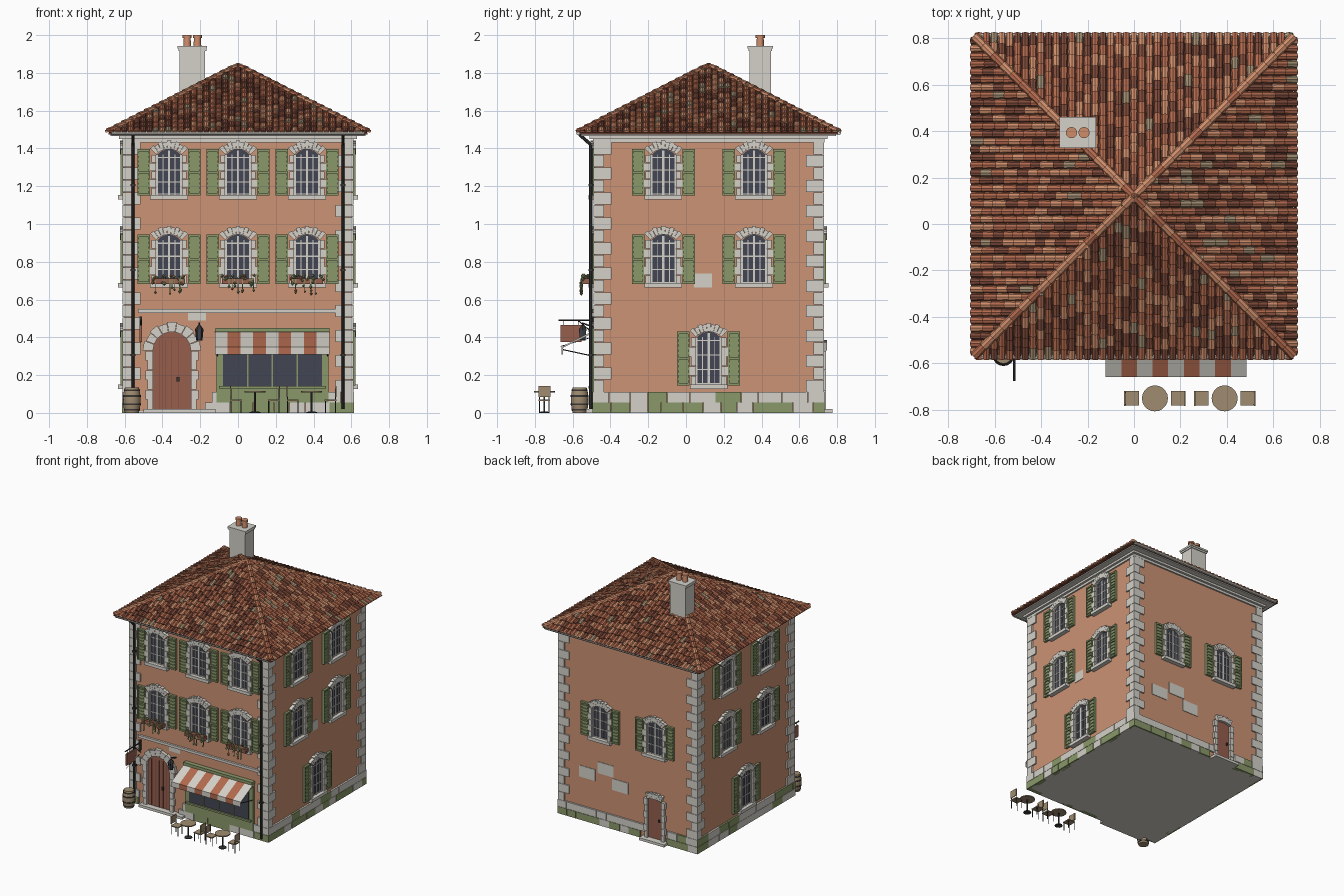
import bpy, bmesh, math, random
from mathutils import Vector, Matrix

random.seed(4)
if "Cube" in bpy.data.objects:
    bpy.data.objects.remove(bpy.data.objects["Cube"])

PALETTE = {"plaster": (204, 147, 117), "stone": (212, 209, 201), "green": (138, 152, 106),
           "glass": (66, 70, 82), "tile": (178, 106, 78), "tile_dark": (126, 74, 58),
           "tile_light": (205, 140, 106), "metal": (56, 55, 54), "door_brown": (150, 94, 77),
           "wood": (160, 140, 112)}
MATS = {}
for name, rgb in PALETTE.items():
    col = [((c / 255 + 0.055) / 1.055) ** 2.4 for c in rgb] + [1]
    m = MATS[name] = bpy.data.materials.new(name)
    m.use_nodes = True
    m.diffuse_color = col
    m.node_tree.nodes["Principled BSDF"].inputs["Base Color"].default_value = col

HALF, CY = 0.6, 0.12          # wall half width, house centre in y


class Part:
    """Mesh under construction; u runs along a wall, n outward from it, side counts quarter turns."""
    def __init__(self, name, side=0):
        self.name, self.bm, self.used = name, bmesh.new(), []
        self.turn(side)

    def turn(self, side):
        self.mx = Matrix.Translation((0, CY, 0)) @ Matrix.Rotation(side * math.pi / 2, 4, 'Z')

    def mat(self, name):
        if name not in self.used:
            self.used.append(name)
        return self.used.index(name)

    def loft(self, rings, mat):
        loops = [[self.bm.verts.new(self.mx @ Vector(p)) for p in r] for r in rings]
        k = len(loops[0])
        faces = [self.bm.faces.new(loops[0]), self.bm.faces.new(loops[-1])]
        for a, b in zip(loops, loops[1:]):
            faces += [self.bm.faces.new((a[i], a[(i + 1) % k], b[(i + 1) % k], b[i])) for i in range(k)]
        for f in faces:
            f.material_index = self.mat(mat)

    def prism(self, pts, n0, n1, mat):
        self.loft([[(u, -HALF - n, z) for u, z in pts] for n in (n0, n1)], mat)

    def box(self, u0, u1, z0, z1, n0, n1, mat):
        self.prism([(u0, z0), (u1, z0), (u1, z1), (u0, z1)], n0, n1, mat)

    def slab(self, half, z0, z1, mat):
        self.box(-half, half, z0, z1, half - HALF, -half - HALF, mat)

    def lathe(self, u, n, profile, mat, seg=16):
        ang = [2 * math.pi * i / seg for i in range(seg)]
        self.loft([[(u + r * math.cos(a), -HALF - n + r * math.sin(a), z) for a in ang] for r, z in profile], mat)

    def rod(self, p, q, r, mat, seg=6):
        p, q = (Vector((v[0], -HALF - v[1], v[2])) for v in (p, q))
        d = (q - p).normalized()
        s = d.orthogonal().normalized()
        t = d.cross(s)
        ring = [r * (s * math.cos(2 * math.pi * i / seg) + t * math.sin(2 * math.pi * i / seg)) for i in range(seg)]
        self.loft([[c + o for o in ring] for c in (p, q)], mat)

    def tile(self, p, d, up, length, r, lift, mat):
        s = d.cross(up)
        self.loft([[p + d * e + s * (k * math.cos(math.pi * i / 4)) + up * (k * 0.8 * math.sin(math.pi * i / 4) + h)
                    for i in range(5)] for e, k, h in ((0, r, lift), (length, r * 0.85, 0))], mat)

    def finish(self, smooth=False):
        bmesh.ops.recalc_face_normals(self.bm, faces=self.bm.faces)
        mesh = bpy.data.meshes.new(self.name)
        self.bm.to_mesh(mesh)
        self.bm.free()
        for n in self.used:
            mesh.materials.append(MATS[n])
        ob = bpy.data.objects.new(self.name, mesh)
        bpy.context.collection.objects.link(ob)
        if smooth:
            bpy.ops.object.select_all(action='DESELECT')
            ob.select_set(True)
            bpy.context.view_layer.objects.active = ob
            bpy.ops.object.shade_smooth_by_angle(angle=math.radians(40))


def arch(a, rise):
    """Radius and half angle of a segmental arch."""
    r = (a * a + rise * rise) / (2 * rise)
    return r, math.atan2(a, r - rise)


def arch_panel(part, u, zb, spring, a, rise, n, mat):
    r, th = arch(a, rise)
    angs = [th * (1 - i / 5) for i in range(11)]
    top = [(u + r * math.sin(t), spring + rise - r + r * math.cos(t)) for t in angs]
    part.prism([(u - a, zb), (u + a, zb)] + top, -0.02, n, mat)


def surround(part, u, zb, spring, a, rise, ring, rows, n=0.022):
    """Toothed jambs and a ring of wedge stones."""
    h = (spring - zb) / rows
    for i in range(rows):
        w = a + ring * (0.72 if i % 2 else 0.55)
        for s in (-1, 1):
            part.box(u + s * a, u + s * w, zb + i * h, zb + (i + 1) * h - 0.002, -0.01, n, "stone")
    r, th = arch(a, rise)
    cz, k = spring + rise - r, 9
    for i in range(k):
        t0, t1 = (-th + 2 * th * (i + j) / k for j in (0.02, 0.98))
        ro = r + ring * (1 if i % 2 == 0 else 0.86)
        part.prism([(u + q * math.sin(t), cz + q * math.cos(t)) for q, t in ((r, t0), (r, t1), (ro, t1), (ro, t0))],
                   -0.01, n + 0.004, "stone")


def window(frames, shutters, u, zb, zt):
    a, rise = 0.068, 0.04
    spring = zt - rise
    arch_panel(frames, u, zb, spring, a, rise, 0.003, "glass")
    surround(frames, u, zb, spring + 0.012, a, rise - 0.012, 0.046, 5)
    frames.box(u - 0.1, u + 0.1, zb - 0.02, zb + 0.004, -0.01, 0.035, "stone")
    for x, w in ((-0.063, 0.005), (0, 0.006), (0.063, 0.005), (-0.032, 0.002), (0.032, 0.002)):
        frames.box(u + x - w, u + x + w, zb, spring + (0.033 if abs(x) < 0.01 else 0.012), 0, 0.009, "stone")
    for i in range(4):
        z = zb + 0.008 + (spring - zb) * i / 3.2
        frames.box(u - a, u + a, z - 0.003, z + 0.003, 0, 0.007, "stone")
    for s in (-1, 1):
        c = u + s * 0.134
        shutters.box(c - 0.033, c + 0.033, zb, zt, 0.003, 0.012, "green")
        for e in (-1, 1):
            shutters.box(c + e * 0.033, c + e * 0.024, zb, zt, 0.003, 0.022, "green")
        for i in range(11):
            z = zb + (zt - zb - 0.012) * i / 10
            shutters.box(c - 0.025, c + 0.025, z, z + 0.012, 0.003, 0.021 if i in (0, 5, 10) else 0.017, "green")


# Walls, cornice and corner stones
p = Part("walls")
p.slab(HALF, 0.01, 1.46, "plaster")
p.slab(HALF, 0, 0.01, "stone")
p.finish()
p = Part("cornice")
for half, z0, z1 in ((0.612, 1.432, 1.45), (0.63, 1.45, 1.466), (0.675, 1.466, 1.48)):
    p.slab(half, z0, z1, "stone")
for side in (0, 2):
    p.turn(side)
    p.rod((-0.67, 0.09, 1.482), (0.67, 0.09, 1.482), 0.012, "stone", 8)
p.turn(0)
p.box(-0.53, 0.53, 0.53, 0.55, -0.01, 0.016, "stone")
p.finish()
p = Part("corner_stones")
for side in range(4):
    p.turn(side)
    for i in range(20):
        z, wide = 0.11 + i * 0.0662, i % 2 == 0
        p.box(HALF - (0.085 if wide else 0.045), 0.611, z, z + 0.064, -0.045 if wide else -0.085, 0.011, "stone")
p.finish()

# Stone footing, leaving gaps for the doors
p = Part("footing")
for side in range(4):
    p.turn(side)
    for row, moss in ((0, 0.6), (1, 0.15)):
        u = -0.613
        while u < 0.61:
            v = min(u + random.uniform(0.07, 0.14), 0.613)
            gap = {0: (-0.46, -0.24), 2: (0.18, 0.3)}.get(side, (9, 9))
            if v < gap[0] or u > gap[1]:
                p.box(u, v - 0.002, row * 0.056, row * 0.056 + 0.054, -0.02, 0.014,
                      "green" if random.random() < moss else "stone")
            u = v
p.finish()

# Windows and shutters on every side
MID, TOP, LOW = (0.683, 0.944), (1.15, 1.396), (0.146, 0.43)
pair = [(s * 0.24, lev) for s in (-1, 1) for lev in (MID, TOP)] + [(0, LOW)]
LAYOUT = [("front", [(x * 0.365, lev) for x in (-1, 0, 1) for lev in (MID, TOP)]), ("left", pair),
          ("back", [(-0.24, MID), (0.24, MID)]), ("right", pair)]
for side, (label, spots) in enumerate(LAYOUT):
    f, s = Part(label + "_windows", side), Part(label + "_shutters", side)
    for u, (zb, zt) in spots:
        window(f, s, u, zb, zt)
    f.finish()
    s.finish()

# Bare stone patches in the plaster
p = Part("wall_patches")
for side, u, z in ((0, -0.217, 0.51), (1, -0.03, 0.7), (2, -0.36, 0.38), (2, -0.2, 0.45), (2, -0.07, 0.35)):
    p.turn(side)
    w, h = (0.07, 0.045) if side == 2 else (0.047, 0.02 + 0.017 * side)
    p.box(u - w, u + w, z - h, z + h, -0.01, 0.004, "stone")
p.finish()

# Doors
p = Part("front_door")
arch_panel(p, -0.35, 0.01, 0.33, 0.1, 0.1, 0.004, "door_brown")
for i in range(1, 6):
    x = -0.45 + i * 0.2 / 6
    p.box(x - 0.001, x + 0.001, 0.02, 0.39, 0, 0.007, "tile_dark")
p.box(-0.325, -0.31, 0.165, 0.19, 0, 0.014, "metal")
surround(p, -0.35, 0.02, 0.33, 0.1, 0.099, 0.055, 6)
p.box(-0.5, -0.12, 0, 0.02, 0, 0.05, "stone")
p.finish()
p = Part("back_door", 2)
arch_panel(p, 0.24, 0.02, 0.33, 0.06, 0.01, 0.004, "door_brown")
surround(p, 0.24, 0.02, 0.33, 0.06, 0.01, 0.045, 6)
p.box(0.27, 0.28, 0.16, 0.18, 0, 0.014, "metal")
p.box(0.13, 0.35, 0, 0.02, 0, 0.055, "stone")
p.finish()

# Shop front with striped awning
p = Part("shop_front")
p.box(-0.115, 0.48, 0.055, 0.445, -0.01, 0.018, "green")
p.box(-0.08, 0.445, 0.14, 0.42, 0, 0.022, "glass")
p.box(-0.12, 0.485, 0.428, 0.45, 0, 0.035, "green")
p.box(-0.1, 0.465, 0.128, 0.142, 0, 0.035, "green")
for i in range(1, 4):
    x = -0.08 + 0.525 * i / 4
    p.box(x - 0.004, x + 0.004, 0.14, 0.42, 0, 0.028, "green")
p.finish()
p = Part("awning")
profile = [(0.015, 0.432), (0.178, 0.35), (0.178, 0.31), (0.172, 0.31), (0.172, 0.344), (0.015, 0.422)]
for i in range(9):
    u0, w = -0.122 + i * 0.0673, 0.0673
    p.loft([[(u, -HALF - n, z) for n, z in profile] for u in (u0, u0 + w)], "tile" if i % 2 else "stone")
for u in (-0.11, 0.475):
    p.rod((u, 0.01, 0.3), (u, 0.172, 0.335), 0.003, "metal")
p.finish()

# Flower boxes with trailing plants
p = Part("flower_boxes")
for c in (-0.365, 0, 0.365):
    p.box(c - 0.085, c + 0.085, 0.682, 0.712, 0.03, 0.068, "door_brown")
    for i in range(34):
        u, hang = c + random.uniform(-0.09, 0.09), i % 3 == 0
        z, n = (random.uniform(0.63, 0.7), 0.074) if hang else (random.uniform(0.705, 0.728), random.uniform(0.03, 0.07))
        r = random.uniform(0.007, 0.011)
        kind = "tile" if i % 5 == 1 else "green"
        p.lathe(u, n, [(0.001, z - r), (r, z), (0.001, z + r)], kind, 5)
        if hang:
            p.rod((u, 0.072, z), (u, 0.07, 0.71), 0.003, "green", 4)
p.finish()

# Drain pipes
p = Part("drain_pipes")
for s in (-1, 1):
    u = s * 0.556
    p.rod((u, 0.024, 0.02), (u, 0.024, 1.42), 0.009, "metal", 8)
    p.rod((u, 0.024, 1.42), (u, 0.085, 1.475), 0.009, "metal", 8)
    for z in (0.3, 0.75, 1.2):
        p.box(u - 0.013, u + 0.013, z, z + 0.012, 0, 0.036, "metal")
p.finish(True)

# Hanging sign and wall lantern
p = Part("hanging_sign")
p.rod((-0.515, 0, 0.49), (-0.515, 0.195, 0.49), 0.005, "metal")
p.rod((-0.515, 0, 0.41), (-0.515, 0.09, 0.488), 0.003, "metal")
p.rod((-0.515, 0.185, 0.352), (-0.515, 0.02, 0.4), 0.002, "metal")
p.box(-0.522, -0.508, 0.43, 0.51, 0, 0.018, "metal")
p.box(-0.521, -0.509, 0.375, 0.465, 0.073, 0.185, "door_brown")
for n in (0.09, 0.17):
    p.rod((-0.515, n, 0.46), (-0.515, n, 0.49), 0.002, "metal")
p.finish()
p = Part("wall_lantern")
p.rod((-0.205, 0, 0.45), (-0.205, 0.067, 0.475), 0.004, "metal")
p.lathe(-0.205, 0.067, [(0.01, 0.382), (0.015, 0.39), (0.019, 0.438)], "glass", 6)
p.lathe(-0.205, 0.067, [(0.024, 0.438), (0.02, 0.448), (0.005, 0.465), (0.003, 0.478)], "metal", 6)
for i in range(6):
    c, s = math.cos(i * math.pi / 3), math.sin(i * math.pi / 3)
    p.rod((-0.205 + 0.015 * c, 0.067 + 0.015 * s, 0.384), (-0.205 + 0.02 * c, 0.067 + 0.02 * s, 0.44), 0.003, "metal", 4)
p.finish()

# Barrel
p = Part("barrel")
p.lathe(-0.562, 0.083, [(0.037, 0), (0.044, 0.03), (0.047, 0.067), (0.044, 0.105), (0.037, 0.135)], "wood")
for z, r in ((0.012, 0.042), (0.042, 0.048), (0.085, 0.048), (0.115, 0.042)):
    p.lathe(-0.562, 0.083, [(r, z), (r, z + 0.009)], "metal")
p.finish(True)

# Cafe tables with two chairs each
p, q = Part("cafe_tables"), Part("cafe_chairs")
for c in (0.09, 0.39):
    p.lathe(c, 0.27, [(0.056, 0.108), (0.056, 0.116)], "wood", 20)
    p.lathe(c, 0.27, [(0.03, 0), (0.028, 0.005), (0.005, 0.008), (0.005, 0.108)], "metal", 10)
    for s in (-1, 1):
        u = c + s * 0.1
        q.box(u - 0.031, u + 0.031, 0.064, 0.072, 0.239, 0.301, "wood")
        q.box(u + s * 0.026, u + s * 0.032, 0.085, 0.142, 0.238, 0.302, "wood")
        for e in (-1, 1):
            for d, top in ((-1, 0.066), (1, 0.13)):
                x = u + s * d * 0.027
                q.rod((x, 0.27 + e * 0.026, 0), (x, 0.27 + e * 0.026, top), 0.003, "metal", 5)
p.finish(True)
q.finish()

# Hipped roof: solid core, barrel tiles on four slopes, ridge tiles on the hips
EAVE, Z0, Z1 = 0.685, 1.482, 1.835
p = Part("roof_core")
p.loft([[(x * k, y * k, z) for x, y in ((-1, -1), (1, -1), (1, 1), (-1, 1))]
        for k, z in ((EAVE, Z0 - 0.008), (EAVE, Z0), (0.002, Z1))], "tile_dark")
p.finish()
p, q = Part("roof_tiles"), Part("hip_tiles")
d = Vector((0, EAVE, Z1 - Z0)).normalized()
up = Vector((0, -d.z, d.y))
slope, cols, pitch = math.hypot(EAVE, Z1 - Z0), 41, 0.055
shades = ["tile"] * 10 + ["tile_dark"] * 6 + ["tile_light"] * 5 + ["wood"]
for side in range(4):
    p.turn(side)
    q.turn(side)
    for i in range(cols):
        u = EAVE * (2 * (i + 0.5) / cols - 1)
        end = slope * (1 - abs(u) / EAVE)
        v = -0.012
        while v < end - 0.008:
            step = pitch * random.uniform(0.8, 1.2)
            p.tile(Vector((u, -EAVE, Z0)) + d * v, d, up, min(step + 0.012, end - v), 0.0172, 0.008, random.choice(shades))
            v += step
    corner, apex = Vector((-EAVE, -EAVE, Z0 + 0.006)), Vector((0, 0, Z1 + 0.002))
    hip = (apex - corner).normalized()
    hup = (Vector((0, 0, 1)) - hip * hip.z).normalized()
    n = 17
    for i in range(n):
        q.tile(corner.lerp(apex, i / n), hip, hup, (apex - corner).length / n + 0.01, 0.02, 0.006,
               random.choice(["tile", "tile_light"]))
p.finish()
q.finish()

# Chimney with two pots
p = Part("chimney")
cn = -HALF - (0.393 - CY)
for w, h, z0, z1 in ((0.068, 0.056, 1.58, 1.92), (0.074, 0.062, 1.915, 1.928), (0.079, 0.067, 1.928, 1.942)):
    p.box(-0.242 - w, -0.242 + w, z0, z1, cn - h, cn + h, "stone")
p.finish()
p = Part("chimney_pots")
for u in (-0.269, -0.215):
    p.lathe(u, cn, [(0.021, 1.94), (0.018, 1.985), (0.024, 1.986), (0.024, 2.0)], "tile_light")
p.finish(True)
